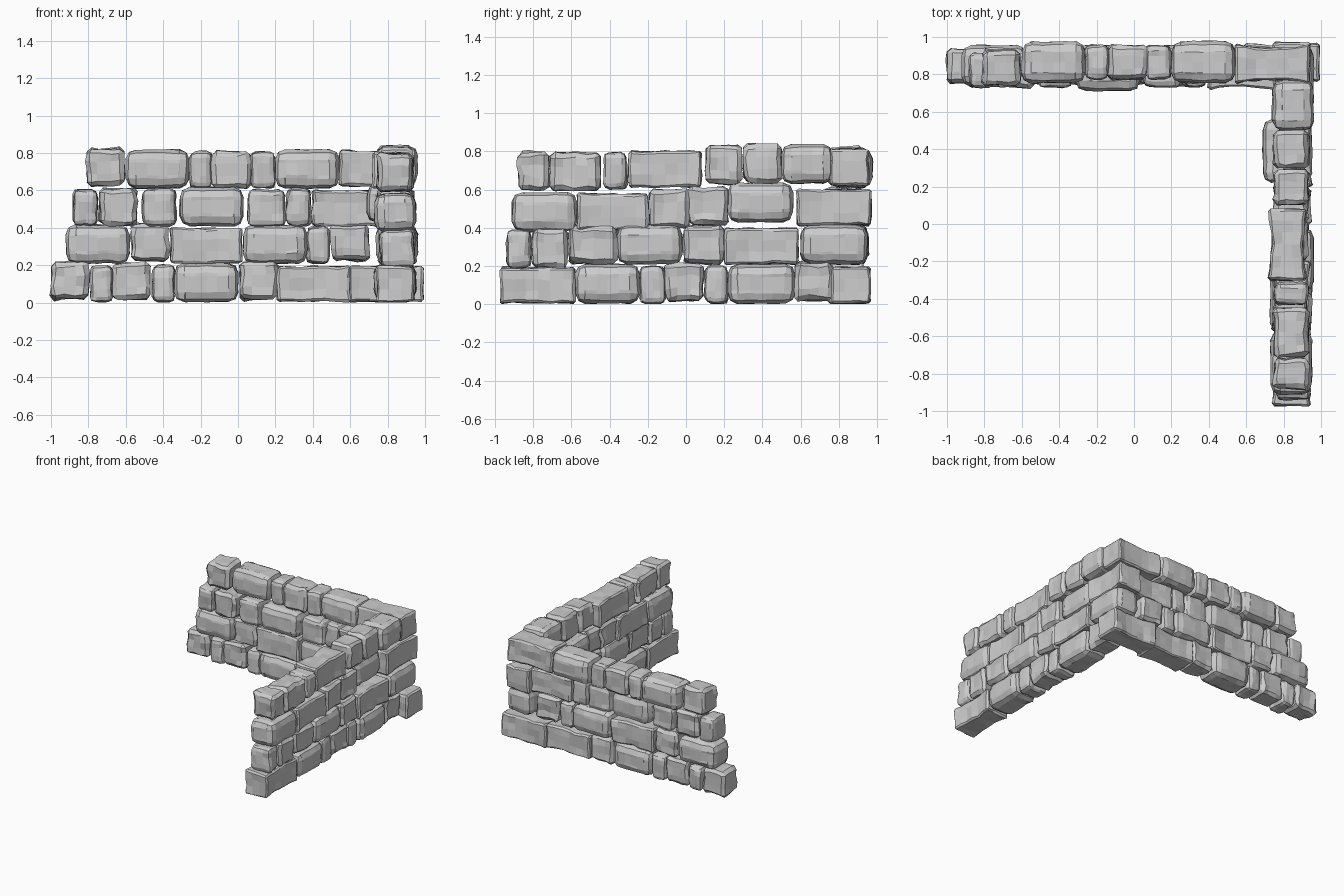
import bpy, bmesh, random
from mathutils import Vector, noise

if "Cube" in bpy.data.objects:
    bpy.data.objects.remove(bpy.data.objects["Cube"])

random.seed(4)

# kind: (height, depth, chamfer, bevel segments, end flare, roughness)
KINDS = {
    "R": (0.205, 0.220, 0.052, 2, 0.00, 0.007),   # rounded long stone
    "B": (0.200, 0.190, 0.022, 1, 0.06, 0.016),   # squarish block
    "T": (0.195, 0.180, 0.030, 2, 0.00, 0.011),   # thin filler
    "S": (0.190, 0.205, 0.012, 1, 0.18, 0.012),   # flared slab
}


def stone(name, kind, a, b, across, z0, along_y, seed):
    """Chamfered box with grid cuts, flared ends and a chipped surface."""
    h, d, cham, segs, flare, rough = KINDS[kind]
    size = Vector((b - a, d, h))
    bm = bmesh.new()
    bmesh.ops.create_cube(bm, size=1)
    for v in bm.verts:
        v.co = Vector([c * s for c, s in zip(v.co, size)])
    bmesh.ops.bevel(bm, geom=bm.edges[:], offset=min(cham, size.x * 0.3),
                    segments=segs, profile=0.5, affect='EDGES')
    # grid cuts so the faces can be chipped
    for axis in range(3):
        n = max(2, round(size[axis] / 0.06))
        for i in range(1, n):
            co, no = Vector(), Vector()
            co[axis] = (i / n - 0.5) * size[axis]
            no[axis] = 1
            bmesh.ops.bisect_plane(bm, geom=bm.verts[:] + bm.edges[:] + bm.faces[:],
                                   plane_co=co, plane_no=no, dist=1e-5)
    off = Vector((seed * 3.7, seed * 1.3, seed * 2.1))
    for v in bm.verts:
        u = 2 * v.co.x / size.x
        waist = flare * (1 - u * u)
        v.co.y *= 1 - waist
        v.co.z *= 1 - waist * 0.2
        v.co += noise.noise_vector(v.co * 13 + off) * rough
        v.co += Vector([random.uniform(-1, 1) for _ in range(3)]) * 0.0022
    # place in the wall
    for v in bm.verts:
        x, y, z = v.co
        along = x + (a + b) / 2
        z = max(z + z0 + h / 2, 0)
        v.co = (across - y, along, z) if along_y else (along, across + y, z)
    bmesh.ops.recalc_face_normals(bm, faces=bm.faces[:])
    me = bpy.data.meshes.new(name)
    bm.to_mesh(me)
    bm.free()
    bpy.context.collection.objects.link(bpy.data.objects.new(name, me))


# rows from the ground up: (kind, start, end, [across shift, z shift])
BACK = [
    [("B", -1, -.80), ("T", -.79, -.67), ("B", -.67, -.47), ("T", -.46, -.34),
     ("R", -.34, 0), ("B", .01, .21), ("S", .21, .60), ("S", .59, .99, .02)],
    [("R", -.92, -.58), ("B", -.57, -.37), ("S", -.36, .02), ("R", .03, .37),
     ("T", .37, .49), ("B", .50, .70)],
    [("T", -.88, -.75), ("B", -.74, -.54, 0, -.01), ("T", -.51, -.33), ("R", -.31, .03),
     ("T", .05, .25), ("T", .26, .39), ("S", .40, .76)],
    [("B", -.81, -.61, -.03), ("R", -.60, -.26), ("T", -.26, -.14), ("B", -.14, .07, 0, -.015),
     ("T", .07, .20), ("R", .20, .54), ("S", .54, .94, -.01, .01)],
]
SIDE = [
    [("S", -.97, -.58), ("R", -.58, -.24), ("T", -.24, -.11), ("B", -.11, .09),
     ("T", .10, .22), ("R", .22, .57), ("B", .57, .77)],
    [("T", -.94, -.81, 0, -.02), ("B", -.80, -.62, 0, -.03), ("B", -.61, -.36, 0, -.01),
     ("R", -.36, -.02), ("B", -.01, .20, 0, -.01), ("S", .20, .59), ("R", .60, .95)],
    [("R", -.91, -.57, 0, -.03), ("S", -.57, -.20, 0, -.02), ("B", -.19, .02, 0, -.02),
     ("B", .02, .22, 0, -.01), ("R", .22, .56, -.04, .02), ("S", .58, .97)],
    [("B", -.88, -.72, 0, -.025), ("B", -.71, -.45, 0, -.03), ("T", -.43, -.31, 0, -.01),
     ("S", -.30, .08, -.02), ("B", .10, .29, 0, .01), ("B", .30, .50, 0, .016),
     ("R", .50, .77, .01, .02)],
]
ROW_Z = (0.004, 0.21, 0.41, 0.612)

for wall, rows, centres, along_y in (
        ("back", BACK, (.845, .845, .822, .865), False),
        ("side", SIDE, (.84, .85, .84, .84), True)):
    for r, row in enumerate(rows):
        for i, (kind, a, b, *shift) in enumerate(row):
            da, dz = (shift + [0, 0])[:2]
            dz += 0.012 if kind == "B" else 0
            stone(f"{wall}_wall_row{r + 1}_stone{i + 1}", kind, a, b,
                  centres[r] + da, ROW_Z[r] + dz, along_y, r * 11 + i + along_y * 50)
